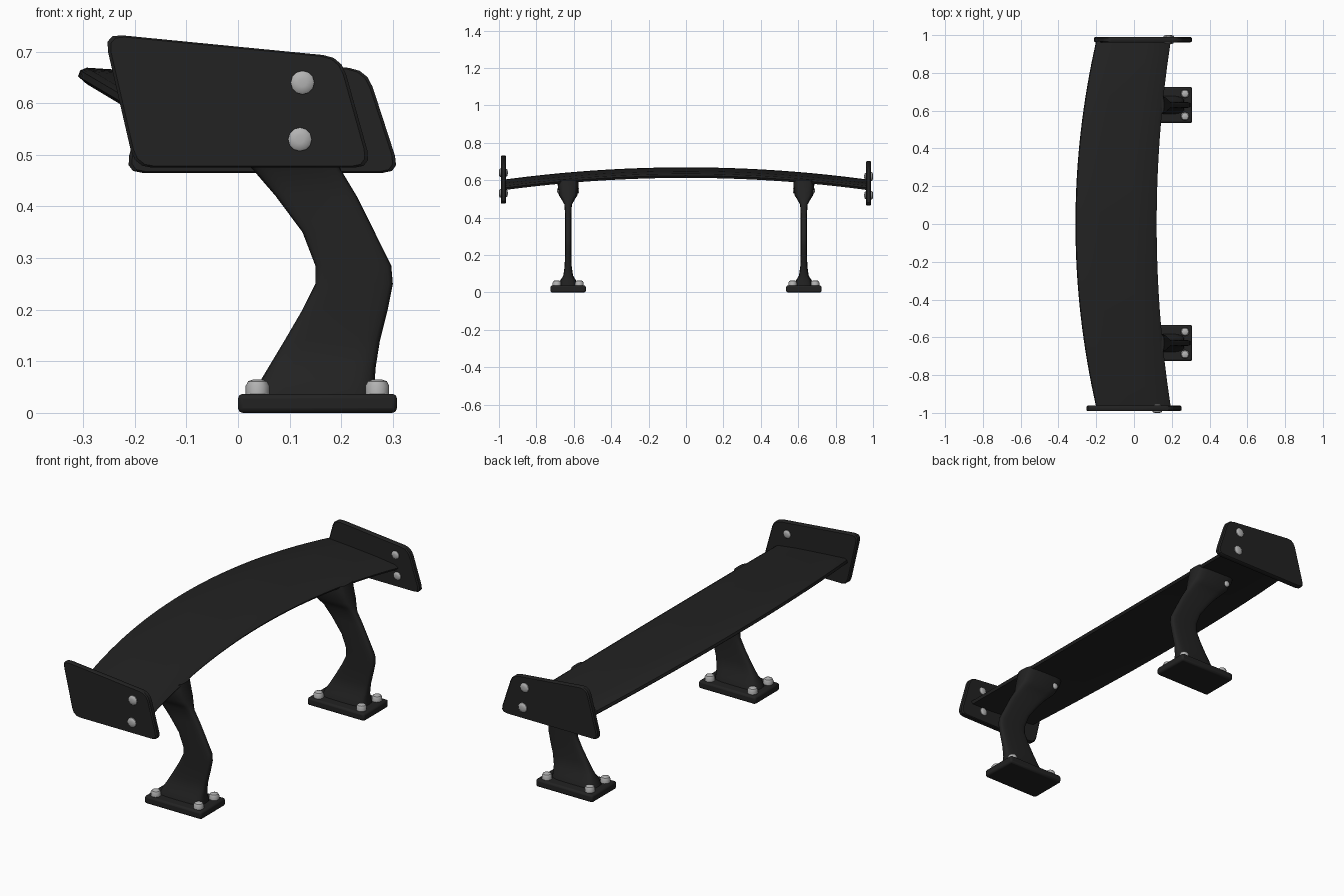
import bpy, bmesh, math
from mathutils import Matrix, Vector

cube = bpy.data.objects.get("Cube")
if cube:
    bpy.data.objects.remove(cube, do_unlink=True)


def material(name, value):
    m = bpy.data.materials.new(name)
    m.use_nodes = True
    m.diffuse_color = (value, value, value, 1)
    m.node_tree.nodes["Principled BSDF"].inputs["Base Color"].default_value = (value, value, value, 1)
    return m


BLACK = material("satin black", 0.016)
SILVER = material("silver bolt", 0.45)


def finish(name, bm, mat, bevel=0, angle=40):
    bmesh.ops.recalc_face_normals(bm, faces=bm.faces)
    mesh = bpy.data.meshes.new(name)
    bm.to_mesh(mesh)
    bm.free()
    ob = bpy.data.objects.new(name, mesh)
    bpy.context.collection.objects.link(ob)
    mesh.materials.append(mat)
    if bevel:
        mod = ob.modifiers.new("soft edges", "BEVEL")
        mod.width, mod.segments = bevel, 2
    bpy.ops.object.select_all(action="DESELECT")
    ob.select_set(True)
    bpy.context.view_layer.objects.active = ob
    bpy.ops.object.shade_smooth_by_angle(angle=math.radians(angle))
    return ob


def loft(name, rings, mat, angle=40):
    bm = bmesh.new()
    loops = [[bm.verts.new(p) for p in ring] for ring in rings]
    n = len(loops[0])
    for a, b in zip(loops, loops[1:]):
        for i in range(n):
            j = (i + 1) % n
            bm.faces.new((a[i], a[j], b[j], b[i]))
    bm.faces.new(loops[0])
    bm.faces.new(loops[-1])
    return finish(name, bm, mat, angle=angle)


def cut_corners(points, r):
    # Replace each corner with a short rounded arc
    out = []
    pts = [Vector(p) for p in points]
    for i, p in enumerate(pts):
        a = p + (pts[i - 1] - p).normalized() * r
        b = p + (pts[(i + 1) % len(pts)] - p).normalized() * r
        for t in (0, 1 / 3, 2 / 3, 1):
            out.append(a * (1 - t) ** 2 + p * 2 * t * (1 - t) + b * t * t)
    return out


def bolt(name, centre, axis, radius, length):
    # Domed bolt head on a short shank, starting at centre and running along axis
    turn = Vector((0, 0, 1)).rotation_difference(Vector(axis)).to_matrix()
    profile = [(1, 0), (1, 0.6), (0.8, 0.88), (0.35, 1)]
    rings = []
    for r, h in profile:
        ring = []
        for k in range(12):
            a = math.tau * k / 12
            p = Vector((radius * r * math.cos(a), radius * r * math.sin(a), length * h))
            ring.append(Vector(centre) + turn @ p)
        rings.append(ring)
    loft(name, rings, SILVER)


# Wing blade: swept, arched and slightly pitched
SECTION = [(0, 0), (0.01, 0.012), (0.04, 0.018), (0.3, 0.018), (0.7, 0.016), (0.96, 0.01),
           (1, 0), (0.98, -0.012), (0.7, -0.018), (0.3, -0.018), (0.04, -0.014)]
rings = []
for k in range(33):
    t = -1 + k / 16
    back, front = -0.31 + 0.11 * t * t, 0.12 + 0.075 * t * t
    rings.append([(back + (front - back) * u, 0.97 * t, 0.652 - 0.065 * t * t - 0.028 * u + h)
                  for u, h in SECTION])
loft("wing_blade", rings, BLACK)

# End plates with their through bolts
PLATES = {
    "right_end_plate": (-1, [(-0.26, 0.735), (0.2, 0.69), (0.26, 0.475), (-0.2, 0.475)],
                        [(0.125, 0.64), (0.12, 0.53)]),
    "left_end_plate": (1, [(-0.155, 0.705), (0.25, 0.665), (0.315, 0.465), (-0.22, 0.465)],
                       [(0.18, 0.62), (0.19, 0.52)]),
}
for name, (side, outline, bolts) in PLATES.items():
    edge = cut_corners(outline, 0.035)
    middle = sum(edge, Vector((0, 0))) / len(edge)
    rings = []
    for y, s in ((0.962, 0.975), (0.967, 1), (0.985, 1), (0.99, 0.975)):
        ring = [middle + (p - middle) * s for p in edge]
        rings.append([(p.x, side * y, p.y) for p in ring])
    loft(name, rings, BLACK, 30)
    for x, z in bolts:
        bolt(name + "_outer_bolt", (x, side * 0.985, z), (0, side, 0), 0.023, 0.015)
        bolt(name + "_inner_bolt", (x, side * 0.968, z), (0, -side, 0), 0.02, 0.015)

# Curved struts: height, back x, front x, half thickness
STRUT = [(0.03, 0.03, 0.268, 0.05), (0.065, 0.045, 0.265, 0.042), (0.09, 0.06, 0.267, 0.026),
         (0.14, 0.09, 0.275, 0.019), (0.2, 0.125, 0.29, 0.017), (0.25, 0.15, 0.3, 0.017),
         (0.285, 0.15, 0.297, 0.017), (0.35, 0.125, 0.265, 0.017), (0.42, 0.073, 0.23, 0.017),
         (0.47, 0.03, 0.2, 0.02), (0.495, 0.005, 0.19, 0.034), (0.52, -0.02, 0.18, 0.05),
         (0.575, -0.05, 0.165, 0.056), (0.6, -0.055, 0.16, 0.056)]
for label, side in (("right", -1), ("left", 1)):
    cy = side * 0.63
    rings = []
    for z, x0, x1, half in STRUT:
        ring = []
        for k in range(20):
            a = math.tau * k / 20
            c, s = math.cos(a), math.sin(a)
            ring.append(((x0 + x1) / 2 + (x1 - x0) / 2 * math.copysign(abs(c) ** 0.5, c),
                         cy + half * math.copysign(abs(s) ** 0.5, s), z))
        rings.append(ring)
    loft(label + "_strut", rings, BLACK, 50)

    # Foot plate and its four bolts
    bm = bmesh.new()
    bmesh.ops.create_cube(bm, size=1, matrix=Matrix.Translation((0.154, cy, 0.0185))
                          @ Matrix.Diagonal((0.308, 0.19, 0.037, 1)))
    finish(label + "_foot_plate", bm, BLACK, 0.009)
    for x in (0.038, 0.27):
        for dy in (-0.06, 0.06):
            bolt(label + "_foot_bolt", (x, cy + dy, 0.034), (0, 0, 1), 0.023, 0.031)

    # Small bolts through the strut head
    for d in (-1, 1):
        bolt(label + "_head_bolt", (0.0, cy + d * 0.045, 0.545), (0, d, 0), 0.015, 0.014)
